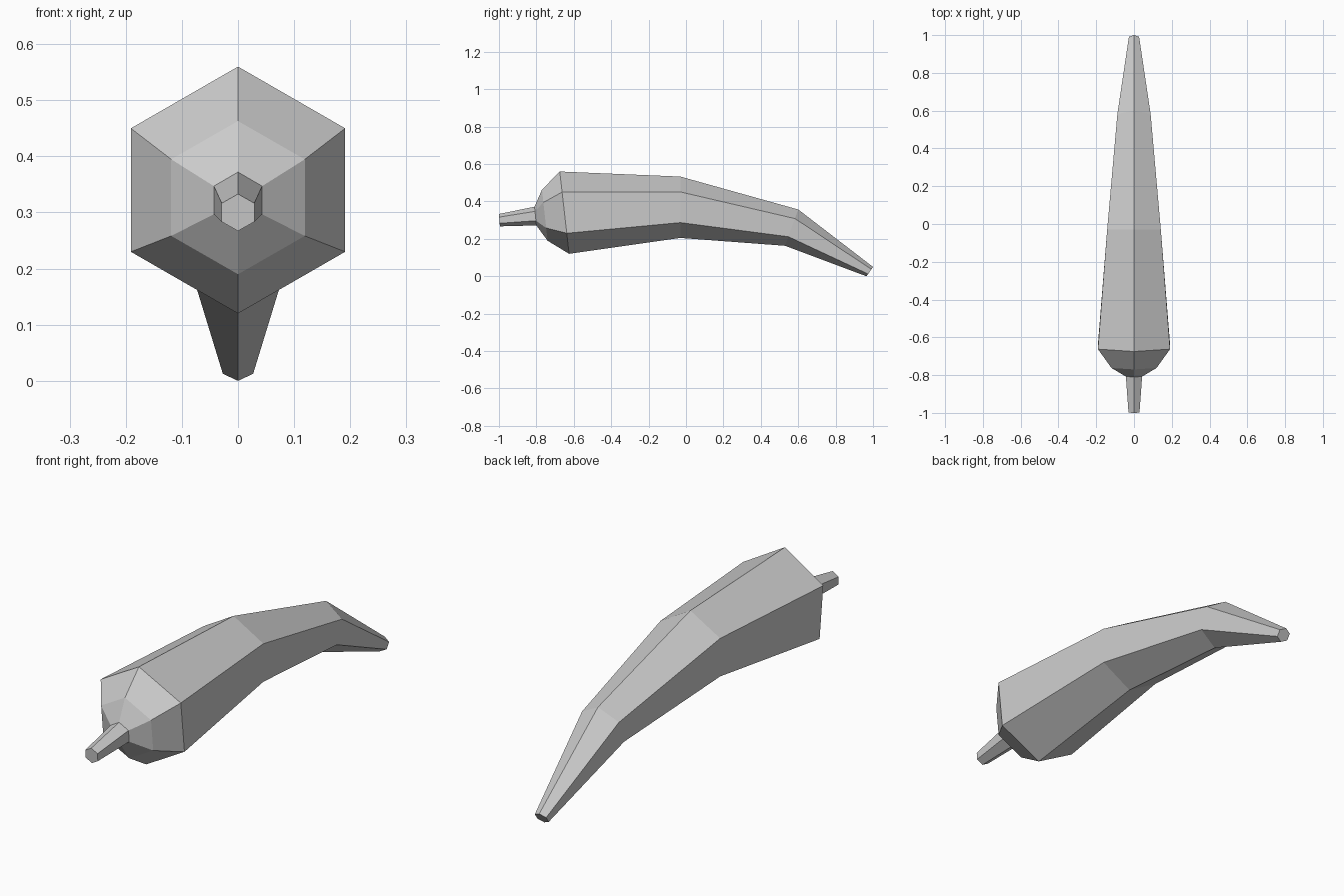
import bpy
import bmesh
from mathutils import Vector

cube = bpy.data.objects.get("Cube")
if cube:
    bpy.data.objects.remove(cube, do_unlink=True)

grey = bpy.data.materials.new("plain grey")
grey.use_nodes = True
colour = (0.6, 0.6, 0.6, 1)
grey.diffuse_color = colour
grey.node_tree.nodes["Principled BSDF"].inputs["Base Color"].default_value = colour


def hex_ring(bm, top_y, top_z, low_y, low_z, half_width):
    """Tilted hexagon with one corner at the top and one at the bottom."""
    top, low = Vector((0, top_y, top_z)), Vector((0, low_y, low_z))
    side = Vector((half_width, 0, 0))
    upper, lower = top.lerp(low, 0.25), top.lerp(low, 0.75)
    corners = (top, upper + side, lower + side, low, lower - side, upper - side)
    return [bm.verts.new(c) for c in corners]


def loft(name, sections):
    bm = bmesh.new()
    rings = [hex_ring(bm, *s) for s in sections]
    for a, b in zip(rings, rings[1:]):
        for i in range(6):
            j = (i + 1) % 6
            bm.faces.new((a[i], a[j], b[j], b[i]))
    bm.faces.new(rings[0])
    bm.faces.new(rings[-1])
    bmesh.ops.recalc_face_normals(bm, faces=bm.faces)
    mesh = bpy.data.meshes.new(name)
    bm.to_mesh(mesh)
    bm.free()
    mesh.materials.append(grey)
    obj = bpy.data.objects.new(name, mesh)
    bpy.context.collection.objects.link(obj)
    return obj


# Stem, rounded shoulder and drooping tapered body in one faceted skin
# top y, top z, bottom y, bottom z, half width
loft("curved_root", [
    (-1.0, 0.333, -0.995, 0.267, 0.029),
    (-0.81, 0.372, -0.80, 0.272, 0.043),
    (-0.77, 0.463, -0.74, 0.19, 0.119),
    (-0.675, 0.56, -0.625, 0.12, 0.191),
    (-0.03, 0.533, -0.03, 0.205, 0.142),
    (0.6, 0.357, 0.53, 0.163, 0.088),
    (1.0, 0.05, 0.965, 0.0, 0.027),
])
